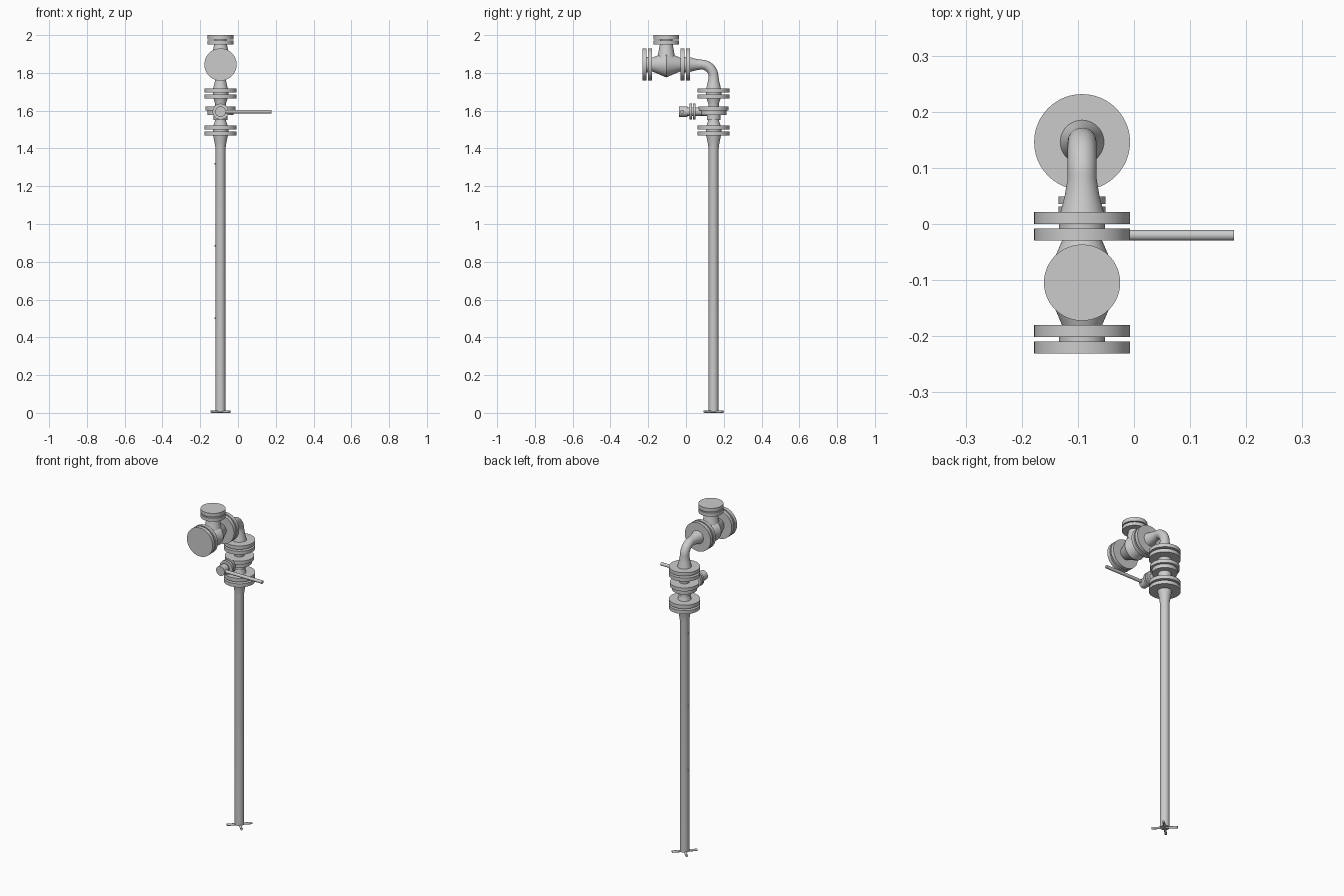
import bpy, bmesh, math
from mathutils import Vector, Matrix

if "Cube" in bpy.data.objects:
    bpy.data.objects.remove(bpy.data.objects["Cube"])

X, Y = -0.0925, 0.146          # riser axis
TEE_Y, TEE_Z = -0.1045, 1.844  # tee centre
VALVE_Z = 1.595
R, PIPE = 0.0855, 0.0258       # big flange and pipe radii


def finish(name, bm):
    bmesh.ops.recalc_face_normals(bm, faces=bm.faces)
    me = bpy.data.meshes.new(name)
    bm.to_mesh(me)
    bm.free()
    ob = bpy.data.objects.new(name, me)
    bpy.context.collection.objects.link(ob)
    bpy.ops.object.select_all(action='DESELECT')
    ob.select_set(True)
    bpy.context.view_layer.objects.active = ob
    bpy.ops.object.shade_smooth_by_angle(angle=math.radians(30))
    return ob


def sweep(name, stations, sides=48):
    """Skin circles given as (centre, direction, radius) and cap the ends."""
    bm = bmesh.new()
    rings = []
    for c, d, r in stations:
        m = Matrix.Translation(c) @ Vector(d).to_track_quat('Z', 'X').to_matrix().to_4x4()
        rings.append([bm.verts.new(m @ Vector((r * math.cos(a), r * math.sin(a), 0)))
                      for a in (2 * math.pi * i / sides for i in range(sides))])
    for a, b in zip(rings, rings[1:]):
        for i in range(sides):
            j = (i + 1) % sides
            bm.faces.new((a[i], a[j], b[j], b[i]))
    bm.faces.new(rings[0])
    bm.faces.new(rings[-1])
    return finish(name, bm)


def turn_z(name, profile, x=X, y=Y):
    return sweep(name, [(Vector((x, y, z)), (0, 0, 1), r) for z, r in profile])


def turn_y(name, profile, z, x=X):
    return sweep(name, [(Vector((x, y, z)), (0, 1, 0), r) for y, r in profile])


def turn_x(name, profile, y, z, sides=24):
    return sweep(name, [(Vector((x, y, z)), (1, 0, 0), r) for x, r in profile], sides)


def flange_pair(name, turn, a, b, c, d, radius, **kw):
    """Two discs (a-b, c-d) with a gasket between them."""
    turn(name + "_disc_a", [(a, radius), (b, radius)], **kw)
    turn(name + "_gasket", [(b, radius * 0.48), (c, radius * 0.48)], **kw)
    turn(name + "_disc_b", [(c, radius), (d, radius)], **kw)


# long riser pipe with weld neck
turn_z("riser_pipe", [(0.006, PIPE), (1.395, PIPE), (1.43, 0.031), (1.468, 0.039)])

# crossed rods under the pipe
for i, a in enumerate((45, 135)):
    d = Vector((math.cos(math.radians(a)), math.sin(math.radians(a)), 0))
    c = Vector((X, Y, 0.0065))
    sweep(f"foot_rod_{i}", [(c - d * 0.07, d, 0.0065), (c + d * 0.07, d, 0.0065)], 20)

# small studs on the side of the pipe
for i, z in enumerate((1.32, 0.886, 0.5)):
    turn_x(f"pipe_stud_{i}", [(X - 0.031, 0.004), (X - 0.02, 0.004)], Y, z, 16)

# vertical flanges
flange_pair("lower_flange", turn_z, 1.468, 1.489, 1.500, 1.522, R)
flange_pair("upper_flange", turn_z, 1.664, 1.685, 1.696, 1.717, R)

# valve body with its split collar
turn_z("valve_lower_neck", [(1.522, 0.037), (1.55, 0.028), (1.58, 0.028)])
turn_z("valve_upper_neck", [(1.61, 0.028), (1.636, 0.028), (1.664, 0.037)])
turn_z("valve_core", [(1.55, 0.036), (1.60, 0.036)])
turn_z("valve_collar", [(1.602, 0.08), (1.623, 0.08)])
turn_z("valve_collar_lower", [(1.578, 0.068), (1.600, 0.068)])

# valve stem, discs, hub and lever
turn_y("valve_stem", [(0.0, 0.022), (0.12, 0.022)], VALVE_Z)
flange_pair("stem_flange", turn_y, 0.018, 0.031, 0.036, 0.049, 0.042, z=VALVE_Z)
turn_y("lever_hub", [(-0.036, 0.028), (0.008, 0.028)], VALVE_Z)
turn_x("lever", [(X, 0.0095), (0.178, 0.0095)], -0.020, VALVE_Z)

# elbow with a reducer at each end
bend = 0.065
path = [(Vector((X, 0.020, TEE_Z)), (0, 1, 0), 0.039),
        (Vector((X, 0.050, TEE_Z)), (0, 1, 0), 0.031)]
for i in range(17):
    t = math.pi / 2 * i / 16
    path.append((Vector((X, Y - bend + bend * math.sin(t), TEE_Z - bend + bend * math.cos(t))),
                 (0, math.cos(t), -math.sin(t)), PIPE))
path += [(Vector((X, Y, 1.75)), (0, 0, -1), 0.031),
         (Vector((X, Y, 1.717)), (0, 0, -1), 0.039)]
sweep("elbow", path)

# tee: double cone body and top branch
turn_y("tee_body", [(-0.182, 0.035), (TEE_Y, 0.068), (-0.028, 0.035)], TEE_Z)
turn_z("tee_branch", [(TEE_Z, 0.060), (1.88, 0.047), (1.951, 0.034)], y=TEE_Y)

# tee flanges with blind covers
flange_pair("elbow_flange", turn_y, -0.029, -0.008, 0.0, 0.021, R, z=TEE_Z)
flange_pair("front_blind_flange", turn_y, -0.231, -0.209, -0.201, -0.180, R, z=TEE_Z)
flange_pair("top_blind_flange", turn_z, 1.950, 1.971, 1.977, 2.0, 0.068, y=TEE_Y)
